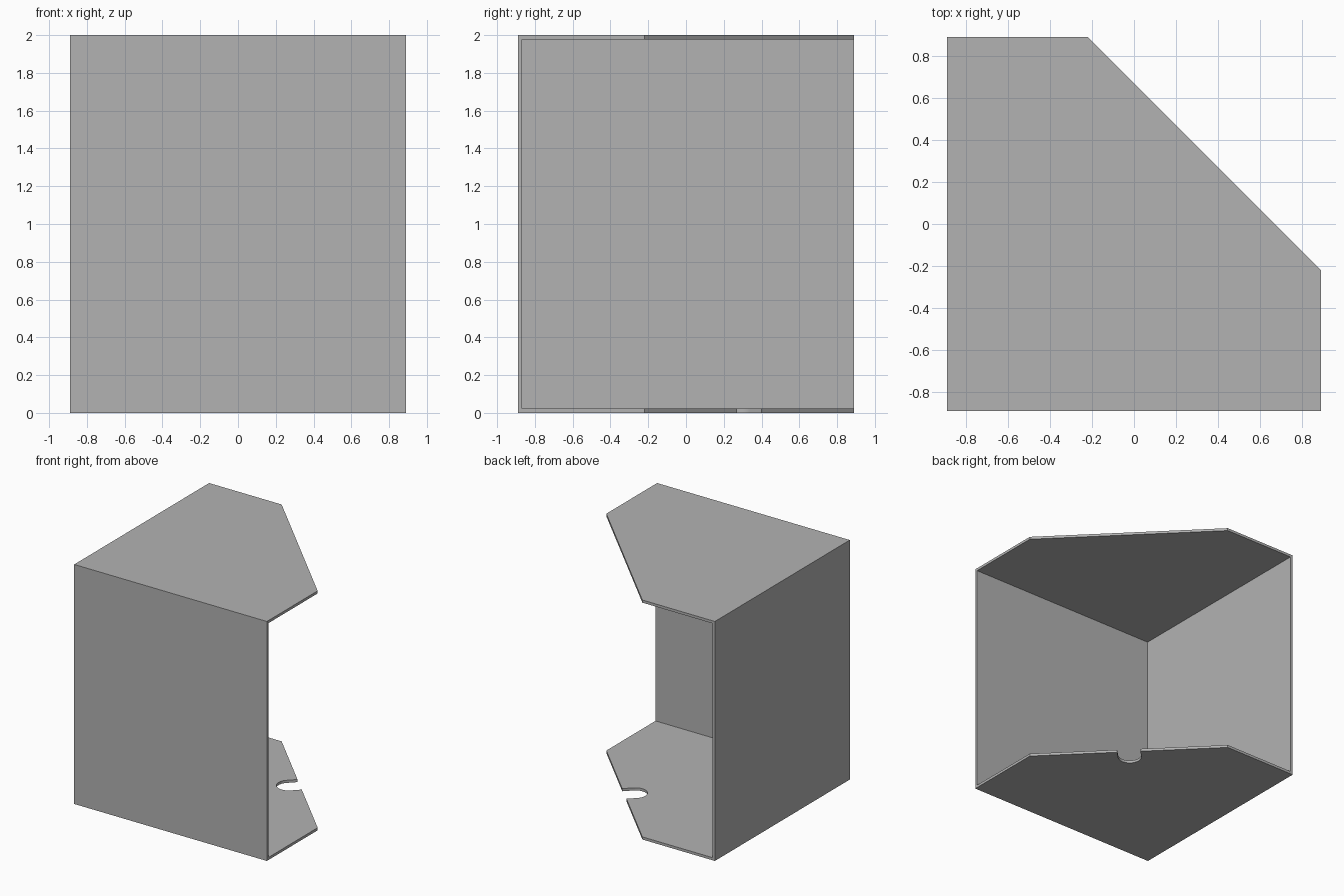
import bpy, bmesh
from math import pi, cos, sin, sqrt

cube = bpy.data.objects.get("Cube")
if cube:
    bpy.data.objects.remove(cube)

H = 0.89      # half width of the box
C = -0.22     # where the diagonal cut meets the sides
T = 0.022     # sheet thickness
TOP = 2.0

grey = bpy.data.materials.new("light_grey")
grey.use_nodes = True
grey.diffuse_color = (0.448, 0.448, 0.448, 1)
grey.node_tree.nodes["Principled BSDF"].inputs["Base Color"].default_value = grey.diffuse_color


def plate(name, outline, z, height):
    """Extrude a flat outline upward into a solid sheet."""
    bm = bmesh.new()
    face = bm.faces.new([bm.verts.new((x, y, z)) for x, y in outline])
    new = bmesh.ops.extrude_face_region(bm, geom=[face])["geom"]
    verts = [v for v in new if isinstance(v, bmesh.types.BMVert)]
    bmesh.ops.translate(bm, verts=verts, vec=(0, 0, height))
    bmesh.ops.recalc_face_normals(bm, faces=bm.faces)
    mesh = bpy.data.meshes.new(name)
    bm.to_mesh(mesh)
    bm.free()
    mesh.materials.append(grey)
    obj = bpy.data.objects.new(name, mesh)
    bpy.context.collection.objects.link(obj)
    return obj


def notch(radius=0.092, straight=0.085, steps=24):
    """Round-ended slot entering from the middle of the diagonal edge."""
    mid, k = (H + C) / 2, 1 / sqrt(2)
    path = [(radius, 0)]
    path += [(radius * cos(pi * i / steps), straight + radius * sin(pi * i / steps))
             for i in range(steps + 1)]
    path.append((-radius, 0))
    # first value runs along the edge, second runs inward
    return [(mid + k * (a - d), mid - k * (a + d)) for a, d in path]


# Top and bottom panels with the cut corner
start, end = [(-H, H), (-H, -H), (H, -H), (H, C)], [(C, H)]
plate("top_panel", start + end, TOP - T, T)
plate("bottom_panel", start + notch() + end, 0, T)

# Upright walls, mitred together at the corner
plate("front_wall", [(-H, -H), (H, -H), (H, T - H), (T - H, T - H)], T, TOP - 2 * T)
plate("side_wall", [(-H, -H), (T - H, T - H), (T - H, H), (-H, H)], T, TOP - 2 * T)
